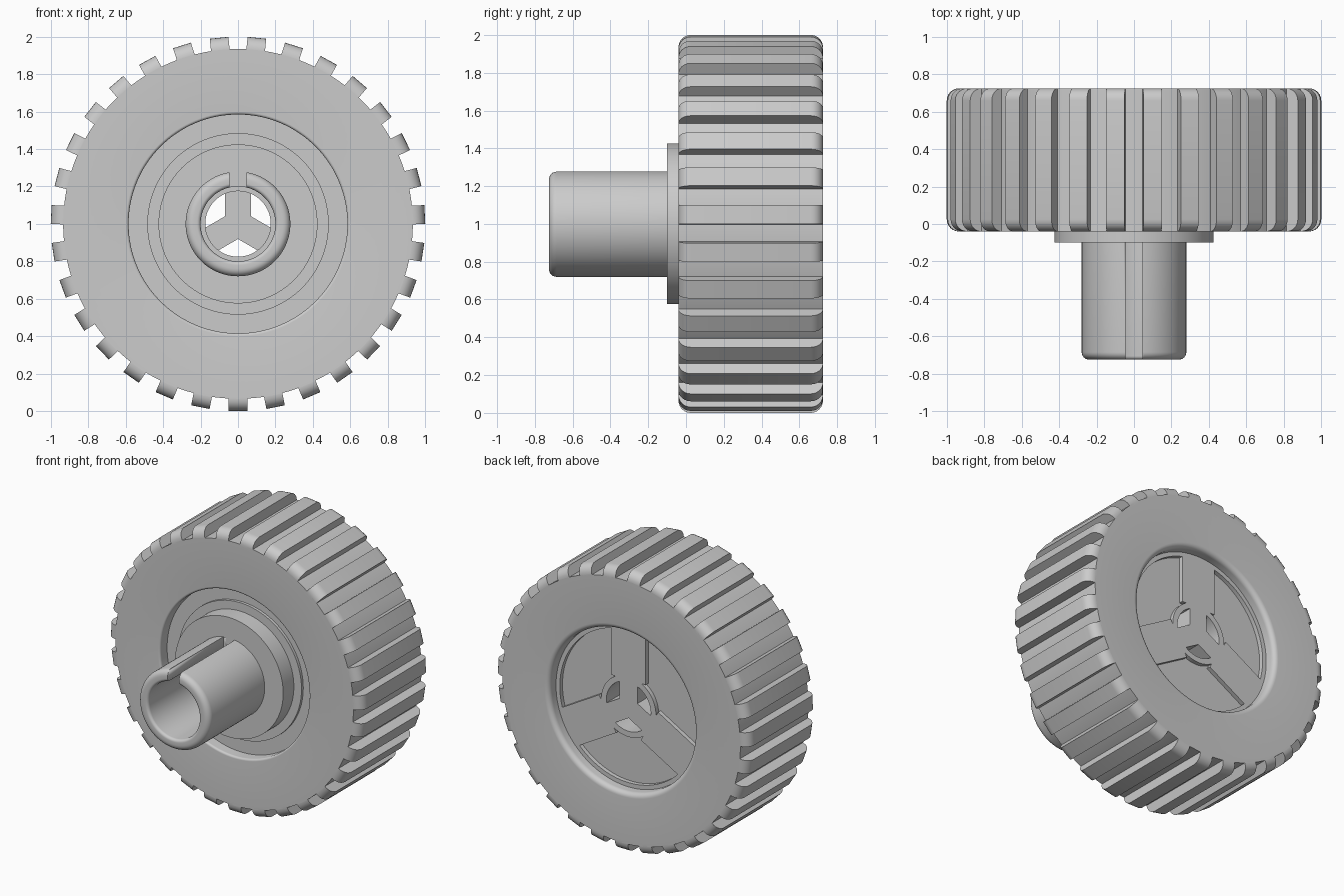
import bpy, bmesh
from math import pi, sin, cos
from mathutils import Matrix, Vector

if "Cube" in bpy.data.objects:
    bpy.data.objects.remove(bpy.data.objects["Cube"])

CENTRE = Vector((0, 0, 1))      # the axle runs along y at this height
SEG = 128
TREADS = 31


def finish(name, bm, angle=0.5):
    bmesh.ops.recalc_face_normals(bm, faces=bm.faces)
    me = bpy.data.meshes.new(name)
    bm.to_mesh(me)
    bm.free()
    ob = bpy.data.objects.new(name, me)
    bpy.context.collection.objects.link(ob)
    bpy.ops.object.select_all(action='DESELECT')
    ob.select_set(True)
    bpy.context.view_layer.objects.active = ob
    bpy.ops.object.shade_smooth_by_angle(angle=angle)
    return ob


def arc(r, y, rad, a0, a1, n=6):
    """Fillet points (radius, y) around a centre, angles in degrees."""
    return [(r + rad * cos((a0 + (a1 - a0) * i / n) * pi / 180),
             y + rad * sin((a0 + (a1 - a0) * i / n) * pi / 180)) for i in range(n + 1)]


def lathe(name, profile):
    """Revolve a closed (radius, y) profile around the axle."""
    bm = bmesh.new()
    rings = []
    for i in range(SEG):
        a = 2 * pi * i / SEG
        rings.append([bm.verts.new((r * cos(a), y, 1 + r * sin(a))) for r, y in profile])
    n = len(profile)
    for i in range(SEG):
        p, q = rings[i], rings[(i + 1) % SEG]
        for j in range(n):
            k = (j + 1) % n
            bm.faces.new((p[j], p[k], q[k], q[j]))
    return finish(name, bm)


def spin(angle):
    """Turn a part pointing along +x about the axle, towards +z."""
    return Matrix.Translation(CENTRE) @ Matrix.Rotation(-angle, 4, 'Y')


def radial_box(bm, r0, r1, half, y0, y1, angle):
    m = (spin(angle) @ Matrix.Translation(((r0 + r1) / 2, (y0 + y1) / 2, 0))
         @ Matrix.Diagonal((r1 - r0, y1 - y0, 2 * half, 1)))
    bmesh.ops.create_cube(bm, size=1, matrix=m)


# Tyre ring with rounded lips on both openings
F, B = -0.04, 0.725
lathe("tyre", [(0.935, F), (0.935, B)]
      + arc(0.605, B - 0.035, 0.035, 90, 180)
      + [(0.57, 0.3), (0.585, 0.3)]
      + arc(0.60, F + 0.015, 0.015, 180, 270))

# Tread blocks with rounded shoulders
bm = bmesh.new()
side = [(0.92, F)] + arc(0.935, F + 0.065, 0.065, -90, 0) \
    + arc(0.935, B - 0.065, 0.065, 0, 90) + [(0.92, B)]
for i in range(TREADS):
    m = spin(-pi / 2 + 2 * pi * i / TREADS)
    lo = [bm.verts.new(m @ Vector((r, y, -0.05))) for r, y in side]
    hi = [bm.verts.new(m @ Vector((r, y, 0.05))) for r, y in side]
    bm.faces.new(lo)
    bm.faces.new(hi[::-1])
    for j in range(len(side)):
        k = (j + 1) % len(side)
        bm.faces.new((lo[j], lo[k], hi[k], hi[j]))
finish("treads", bm)

# Hub: stepped front, collar, bore, and a dished back
BACK, FLOOR = 0.645, 0.615
lathe("hub", [(0.175, 0.0), (0.20, 0.0), (0.20, -0.10), (0.425, -0.10),
              (0.425, 0.02), (0.485, 0.02), (0.485, 0.04), (0.59, 0.04),
              (0.59, BACK), (0.54, BACK), (0.54, FLOOR), (0.215, FLOOR),
              (0.215, BACK), (0.175, BACK)])

# Three spokes on the back and the narrower webs across the bore
bm = bmesh.new()
for i in range(3):
    a = pi / 2 + i * 2 * pi / 3
    radial_box(bm, 0.19, 0.541, 0.135, FLOOR - 0.02, BACK, a)
finish("spokes", bm)
bm = bmesh.new()
for i in range(3):
    radial_box(bm, 0.0, 0.19, 0.07, 0.5, BACK, pi / 2 + i * 2 * pi / 3)
finish("bore_webs", bm)

# Axle sleeve with rounded end and a slot along the top
E = -0.725
sleeve = lathe("axle_sleeve", [(0.20, -0.095), (0.28, -0.095)]
               + arc(0.24, E + 0.04, 0.04, 0, -90)
               + arc(0.22, E + 0.02, 0.02, -90, -180))
bm = bmesh.new()
radial_box(bm, 0.1, 0.4, 0.045, -0.9, -0.1, pi / 2)
cutter = finish("slot_cutter", bm)
cutter.hide_render = True
cutter.hide_set(True)
mod = sleeve.modifiers.new("slot", 'BOOLEAN')
mod.operation = 'DIFFERENCE'
mod.solver = 'EXACT'
mod.object = cutter
bpy.context.view_layer.objects.active = sleeve
bpy.ops.object.modifier_apply(modifier=mod.name)
bpy.data.objects.remove(cutter)
